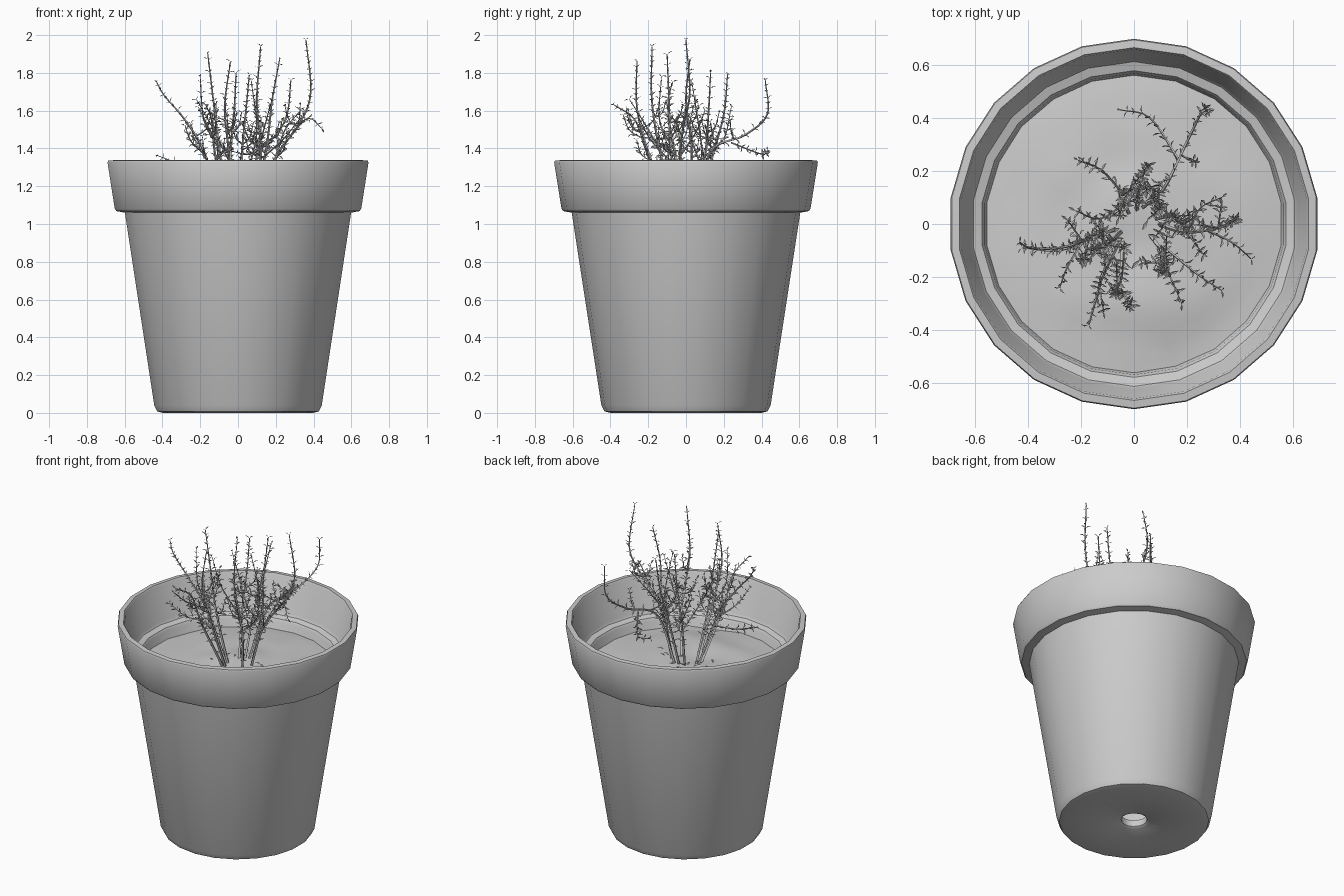
import bpy, bmesh, math, random
from mathutils import Vector, noise

if "Cube" in bpy.data.objects:
    bpy.data.objects.remove(bpy.data.objects["Cube"])

random.seed(7)
SIDES = 22


def finish(name, bm, smooth=None):
    bmesh.ops.recalc_face_normals(bm, faces=bm.faces)
    me = bpy.data.meshes.new(name)
    bm.to_mesh(me)
    bm.free()
    ob = bpy.data.objects.new(name, me)
    bpy.context.collection.objects.link(ob)
    if smooth:
        bpy.ops.object.select_all(action='DESELECT')
        ob.select_set(True)
        bpy.context.view_layer.objects.active = ob
        bpy.ops.object.shade_smooth_by_angle(angle=math.radians(smooth))
    return ob


def ring(bm, r, z):
    return [bm.verts.new((r * math.sin(2 * math.pi * i / SIDES),
                          r * math.cos(2 * math.pi * i / SIDES), z)) for i in range(SIDES)]


def bridge(bm, a, b):
    for i in range(SIDES):
        j = (i + 1) % SIDES
        bm.faces.new((a[i], a[j], b[j], b[i]))


# Pot: closed wall profile, starting and ending at the drain hole
profile = [(0.075, 0.015), (0.09, 0.005), (0.40, 0.0), (0.432, 0.008), (0.448, 0.04),
           (0.605, 1.06), (0.650, 1.068), (0.659, 1.08), (0.698, 1.325), (0.694, 1.335),
           (0.665, 1.338), (0.658, 1.328), (0.622, 1.12), (0.612, 1.105), (0.578, 1.095),
           (0.568, 1.08), (0.41, 0.08), (0.38, 0.06), (0.075, 0.055)]
bm = bmesh.new()
rings = [ring(bm, r, z) for r, z in profile]
for k in range(len(rings)):
    bridge(bm, rings[k], rings[(k + 1) % len(rings)])
finish("pot", bm, 35)


# Soil: gently domed, lumpy disc
def soil_z(x, y):
    r = min(1, math.hypot(x, y) / 0.57)
    return 1.03 + 0.035 * (1 - r * r) + 0.022 * noise.noise(Vector((x * 5, y * 5, 3)))


bm = bmesh.new()
previous = None
for k in range(12, 0, -1):
    current = ring(bm, 0.567 * k / 12, 0)
    if previous:
        bridge(bm, previous, current)
    previous = current
bm.faces.new(previous)
for v in bm.verts:
    v.co.z = soil_z(v.co.x, v.co.y)
finish("soil", bm, 60)


# Plant helpers
def spline(pts, step=0.03):
    p = [Vector(q) for q in pts]
    p = [2 * p[0] - p[1]] + p + [2 * p[-1] - p[-2]]
    out = []
    for a, b, c, d in zip(p, p[1:], p[2:], p[3:]):
        n = max(2, round((c - b).length / step))
        for i in range(n):
            t = i / n
            out.append(0.5 * (2 * b + (c - a) * t + (2 * a - 5 * b + 4 * c - d) * t * t
                              + (3 * b - a - 3 * c + d) * t ** 3))
    return out + [p[-2]]


def tube(bm, path, r0, r1):
    prev = None
    for i, p in enumerate(path):
        d = (path[min(i + 1, len(path) - 1)] - path[max(i - 1, 0)]).normalized()
        u = d.cross(Vector((0.3, 1, 0.1))).normalized()
        w = d.cross(u)
        r = r0 + (r1 - r0) * i / (len(path) - 1)
        cur = [bm.verts.new(p + r * (u * math.cos(a * math.pi / 2) + w * math.sin(a * math.pi / 2)))
               for a in range(4)]
        if prev:
            for k in range(4):
                bm.faces.new((prev[k], prev[(k + 1) % 4], cur[(k + 1) % 4], cur[k]))
        prev = cur


def leaf(bm, base, direction, up, size):
    d = direction.normalized()
    side = d.cross(up).normalized() * size * 0.17
    n = side.cross(d).normalized() * size * 0.10
    b = bm.verts.new(base)
    tip = bm.verts.new(base + d * size - n)
    mid = bm.verts.new(base + d * size * 0.58)
    left = bm.verts.new(base + d * size * 0.55 + side + n)
    right = bm.verts.new(base + d * size * 0.55 - side + n)
    bm.faces.new((b, mid, tip, left))
    bm.faces.new((b, right, tip, mid))


def foliage(bm, path, start=0.0):
    spin = random.uniform(0, 6.28)
    for i in range(int(len(path) * start), len(path)):
        d = (path[min(i + 1, len(path) - 1)] - path[max(i - 1, 0)]).normalized()
        u = d.orthogonal().normalized()
        w = d.cross(u)
        spin += math.pi / 2 + random.uniform(-0.3, 0.3)
        for s in (0, math.pi):
            out = u * math.cos(spin + s) + w * math.sin(spin + s)
            size = random.uniform(0.03, 0.05) * (1 - 0.35 * i / len(path))
            leaf(bm, path[i], out + d * random.uniform(0.3, 1.0), d, size)


# Main stems, each from the soil to its tip
stems = [
    [(.09, 0, 1.05), (.20, -.03, 1.35), (.33, -.01, 1.54), (.385, .02, 1.70), (.36, 0, 1.975)],
    [(.06, -.04, 1.05), (.12, -.13, 1.35), (.10, -.18, 1.65), (.12, -.18, 1.94)],
    [(-.05, -.03, 1.05), (-.10, -.08, 1.40), (-.13, -.09, 1.65), (-.16, -.10, 1.90)],
    [(-.04, -.07, 1.05), (-.05, -.20, 1.38), (-.07, -.26, 1.62), (-.04, -.26, 1.86)],
    [(.03, .06, 1.05), (.11, .13, 1.38), (.20, .31, 1.47), (.26, .43, 1.58), (.28, .42, 1.76)],
    [(-.07, -.02, 1.05), (-.18, -.06, 1.38), (-.28, -.09, 1.55), (-.39, -.09, 1.68), (-.43, -.07, 1.75)],
    [(.08, .02, 1.05), (.15, .03, 1.40), (.18, .0, 1.65), (.22, .02, 1.87)],
    [(.01, .05, 1.05), (.02, .14, 1.36), (.04, .20, 1.58), (.06, .22, 1.79)],
    [(-.02, .04, 1.05), (-.04, .10, 1.35), (-.02, .12, 1.60), (-.01, .13, 1.80)],
    [(-.06, -.07, 1.05), (-.12, -.20, 1.36), (-.14, -.27, 1.55), (-.17, -.38, 1.63)],
]
# Thinner side branches that reach beyond the main clump
branches = [
    [(-.16, -.05, 1.32), (-.28, -.10, 1.31), (-.42, -.09, 1.36)],
    [(.27, -.02, 1.46), (.37, -.07, 1.56), (.44, -.13, 1.51)],
    [(.17, .24, 1.43), (.06, .40, 1.37), (-.05, .43, 1.39)],
    [(-.03, .10, 1.36), (-.12, .20, 1.45), (-.21, .24, 1.62)],
    [(.11, -.14, 1.40), (.15, -.23, 1.55), (.18, -.30, 1.66)],
    [(-.19, -.06, 1.38), (-.25, -.16, 1.44), (-.28, -.24, 1.52)],
    [(.13, -.10, 1.35), (.24, -.19, 1.45), (.33, -.25, 1.56)],
    [(-.03, .08, 1.30), (-.13, .02, 1.50), (-.22, .05, 1.66)],
    [(.06, .10, 1.30), (.10, .07, 1.50), (.07, .03, 1.76)],
    [(-.10, -.07, 1.40), (-.18, -.14, 1.55), (-.20, -.13, 1.78)],
    [(.20, -.03, 1.36), (.25, .06, 1.5), (.33, .10, 1.6)],
]
wood, leaves = bmesh.new(), bmesh.new()
for pts in stems:
    path = spline(pts)
    tube(wood, path, 0.009, 0.003)
    foliage(leaves, path, 0.22)
    # Short random twigs on the middle of the stem
    for k in range(3):
        i = int(len(path) * random.uniform(0.3, 0.6))
        a = random.uniform(0, 6.28)
        out = Vector((math.cos(a), math.sin(a), 0.6)) * random.uniform(0.04, 0.07)
        twig = spline([path[i], path[i] + out, path[i] + out * 1.5 + Vector((0, 0, 0.06))])
        tube(wood, twig, 0.004, 0.002)
        foliage(leaves, twig, 0.2)
for pts in branches:
    path = spline(pts)
    tube(wood, path, 0.005, 0.002)
    foliage(leaves, path, 0.1)
finish("stems", wood)

# Fallen leaves lying on the soil
for k in range(16):
    a, r = random.uniform(0, 6.28), random.uniform(0.03, 0.2)
    x, y = r * math.cos(a), r * math.sin(a)
    b = random.uniform(0, 6.28)
    leaf(leaves, Vector((x, y, soil_z(x, y) + 0.01)),
         Vector((math.cos(b), math.sin(b), 0.2)), Vector((0, 0, 1)), 0.045)
finish("leaves", leaves)
